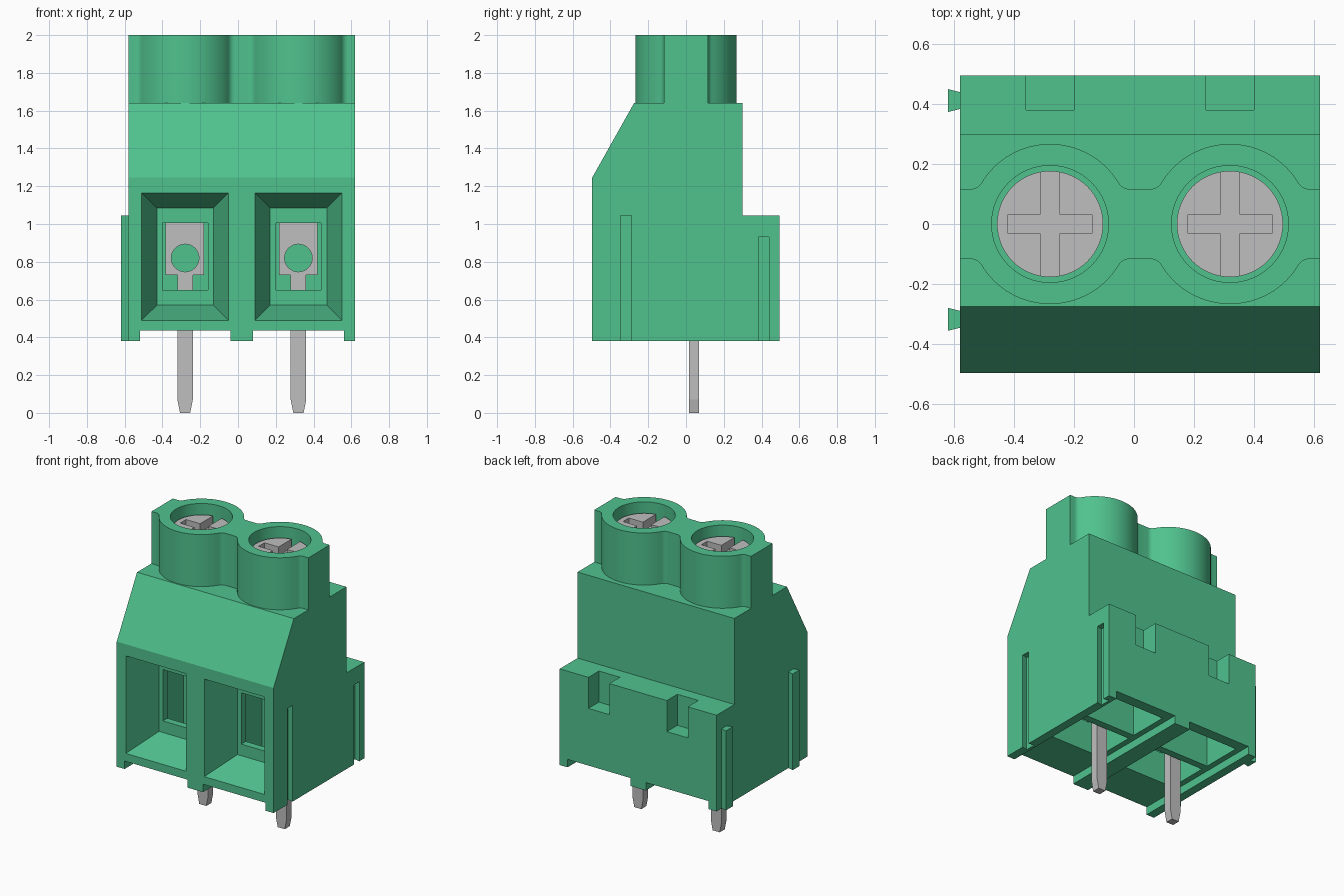
import bpy, bmesh, math
from mathutils import Vector

default = bpy.data.objects.get("Cube")
if default:
    bpy.data.objects.remove(default, do_unlink=True)


def material(name, rgb, rough):
    m = bpy.data.materials.new(name)
    m.use_nodes = True
    m.diffuse_color = (*rgb, 1)
    node = m.node_tree.nodes["Principled BSDF"]
    node.inputs["Base Color"].default_value = (*rgb, 1)
    node.inputs["Roughness"].default_value = rough
    return m


GREEN = material("green plastic", (0.08, 0.54, 0.27), 0.5)
GREY = material("grey metal", (0.52, 0.52, 0.52), 0.5)


def loft(name, rings, mat):
    """Closed solid through rings that share a point count."""
    bm = bmesh.new()
    loops = [[bm.verts.new(p) for p in ring] for ring in rings]
    n = len(loops[0])
    for a, b in zip(loops, loops[1:]):
        for i in range(n):
            j = (i + 1) % n
            bm.faces.new((a[i], a[j], b[j], b[i]))
    bm.faces.new(loops[0])
    bm.faces.new(loops[-1])
    bmesh.ops.recalc_face_normals(bm, faces=bm.faces)
    mesh = bpy.data.meshes.new(name)
    bm.to_mesh(mesh)
    bm.free()
    mesh.materials.append(mat)
    obj = bpy.data.objects.new(name, mesh)
    bpy.context.collection.objects.link(obj)
    return obj


def rect(x0, x1, y0, y1, z):
    return [(x0, y0, z), (x1, y0, z), (x1, y1, z), (x0, y1, z)]


def box(name, x0, x1, y0, y1, z0, z1, mat=GREEN):
    return loft(name, [rect(x0, x1, y0, y1, z0), rect(x0, x1, y0, y1, z1)], mat)


def cylinder(name, centre, radius, axis, length, mat=GREEN):
    """Cylinder starting at centre and running along axis 'y' or 'z'."""
    rings = []
    for d in (0, length):
        ring = []
        for i in range(64):
            a = math.tau * i / 64
            u, v = radius * math.cos(a), radius * math.sin(a)
            ring.append(Vector(centre) + Vector((u, d, v) if axis == "y" else (u, v, d)))
        rings.append(ring)
    return loft(name, rings, mat)


def cut(target, cutter):
    mod = target.modifiers.new("cut", "BOOLEAN")
    mod.object, mod.operation, mod.solver = cutter, "DIFFERENCE", "EXACT"
    bpy.context.view_layer.objects.active = target
    bpy.ops.object.modifier_apply(modifier=mod.name)
    bpy.data.objects.remove(cutter, do_unlink=True)


def smooth(obj):
    bpy.ops.object.select_all(action="DESELECT")
    obj.select_set(True)
    bpy.context.view_layer.objects.active = obj
    bpy.ops.object.shade_smooth_by_angle(angle=math.radians(30))


LEFT, RIGHT = 0.62, -0.58
BASE, DECK, TOP = 0.38, 1.64, 2.0
POLES = (-0.28, 0.32)

# Housing: side profile swept across the width
profile = [(-0.497, BASE), (-0.497, 1.245), (-0.275, DECK), (0.3, DECK),
           (0.3, 1.045), (0.495, 1.045), (0.495, BASE)]
housing = loft("housing", [[(x, y, z) for y, z in profile] for x in (RIGHT, LEFT)], GREEN)


def dovetail(name, x0, x1, y, z0, z1):
    """Upright bar that is wider at x0 than at x1."""
    ring = [(x0, y - 0.038), (x1, y - 0.028), (x1, y + 0.028), (x0, y + 0.038)]
    return loft(name, [[(a, b, z) for a, b in ring] for z in (z0, z1)], GREEN)


# Joining grooves on one side, matching ribs on the other
for label, y, top in (("front", -0.318, 1.045), ("rear", 0.412, 0.93)):
    cut(housing, dovetail("groove", LEFT - 0.04, LEFT + 0.001, y, BASE - 0.1, top))
    dovetail(label + "_rib", RIGHT - 0.04, RIGHT, y, BASE, top)

for x in POLES:
    # Channel under the pole, leaving the feet rails
    cut(housing, box("channel", x - 0.24, x + 0.24, -1, 1, 0.2, 0.435))
    # Tapered wire entry
    rings = []
    for y, grow in ((-0.547, 0.096), (-0.25, 0)):
        w = 0.15 + grow
        z0, z1 = 0.57 - grow, 1.085 + grow
        rings.append([(x - w, y, z0), (x + w, y, z0), (x + w, y, z1), (x - w, y, z1)])
    cut(housing, loft("entry", rings, GREEN))
    # Clamp chamber and rear chamber, both open below
    cut(housing, box("chamber", x - 0.2, x + 0.2, -0.2, 0.09, 0.4, 1.06))
    cut(housing, box("rear_chamber", x - 0.2, x + 0.2, 0.14, 0.42, 0.4, 0.75))
    cut(housing, box("window", x - 0.12, x + 0.12, -0.3, -0.15, 0.65, 1.005))
    # Notch in the rear step
    cut(housing, box("notch", x - 0.08, x + 0.08, 0.38, 0.6, 0.83, 1.2))

# Screw tower outline: one quarter per pole, mirrored around
R, H, F = 0.267, 0.117, 0.04
off = math.sqrt((R + F) ** 2 - (H + F) ** 2)
tangent = math.atan2(H + F, off)
quarter = []
for i in range(9):
    a = -math.pi / 2 - (math.pi / 2 - tangent) * i / 8
    quarter.append((off + F * math.cos(a), H + F + F * math.sin(a)))
for i in range(1, 17):
    a = tangent + (math.pi / 2 - tangent) * i / 16
    quarter.append((R * math.cos(a), R * math.sin(a)))
half = quarter + [(-x, y) for x, y in reversed(quarter[:-1])]
upper = [(LEFT, H)]
for c in reversed(POLES):
    upper += [(c + x, y) for x, y in half]
upper.append((RIGHT, H))
outline = upper + [(x, -y) for x, y in reversed(upper)]
tower = loft("screw_tower", [[(x, y, z) for x, y in outline] for z in (DECK, TOP)], GREEN)

for side, x in zip(("right", "left"), POLES):
    cut(tower, cylinder("screw_well", (x, 0, 1.84), 0.195, "z", 0.3))
    # Cross-slotted screw
    screw = cylinder(side + "_screw", (x, 0, 1.78), 0.177, "z", 0.15, GREY)
    cut(screw, box("long_slot", x - 0.032, x + 0.032, -0.3, 0.3, 1.87, TOP, GREY))
    cut(screw, box("short_slot", x - 0.14, x + 0.14, -0.032, 0.032, 1.87, TOP, GREY))
    smooth(screw)
    # Clamp plate with a round hole
    clamp = box(side + "_clamp", x - 0.103, x + 0.1, 0.015, 0.07, 0.73, 1.06, GREY)
    cut(clamp, cylinder("clamp_hole", (x, -0.1, 0.82), 0.073, "y", 0.3, GREY))
    smooth(clamp)
    # Solder pin with a tapered tip
    loft(side + "_pin", [rect(x - 0.027, x + 0.027, 0.015, 0.07, 0),
                         rect(x - 0.041, x + 0.041, 0.015, 0.07, 0.07),
                         rect(x - 0.041, x + 0.041, 0.015, 0.07, 0.73)], GREY)
smooth(tower)
